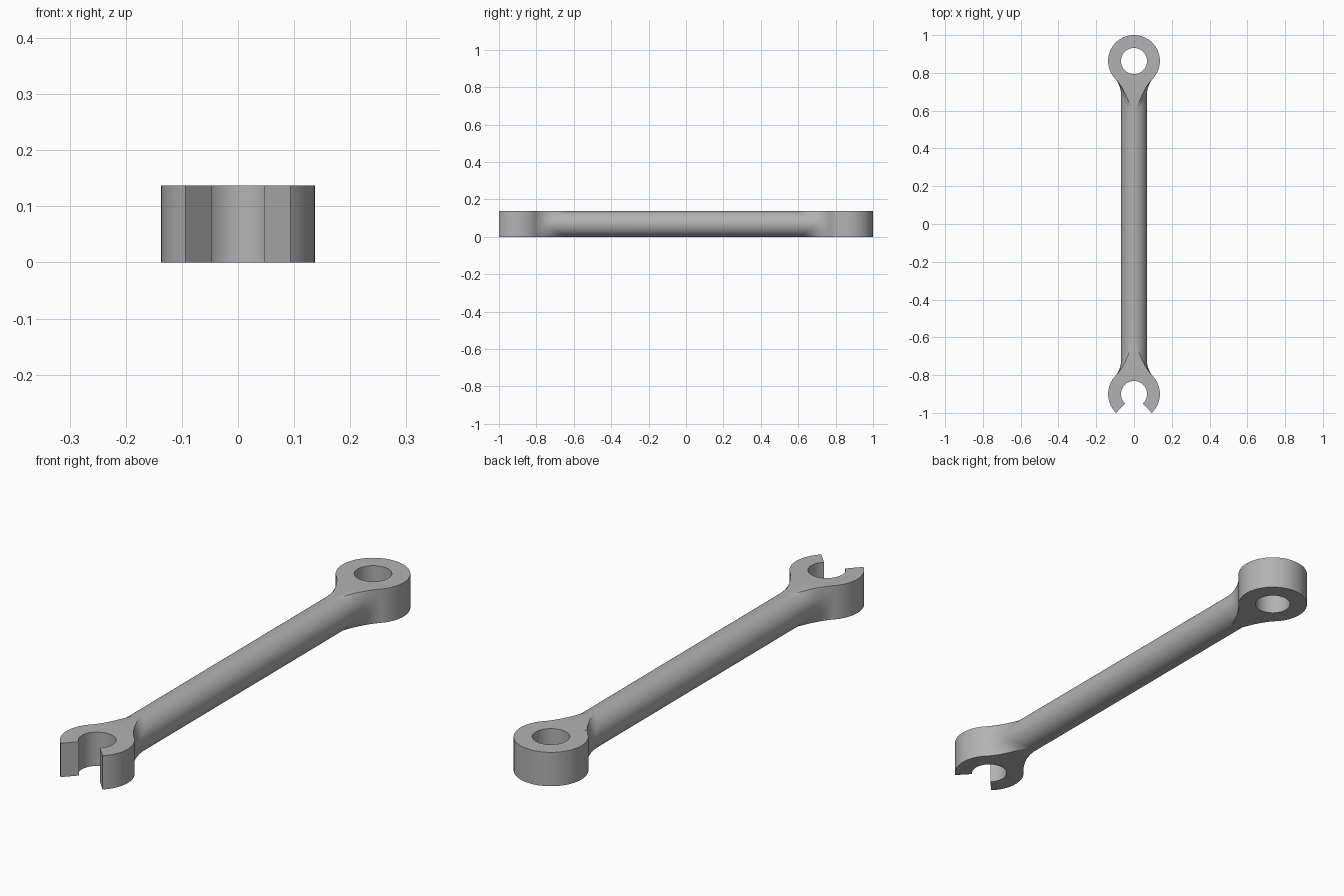
import bpy, bmesh
from math import sin, cos, asin, acos, sqrt, pi, radians
from mathutils import Vector

cube = bpy.data.objects.get("Cube")
if cube:
    bpy.data.objects.remove(cube)

HEAD_R, HOLE_R = 0.137, 0.069   # head outer and inner radius
ROD_R = 0.0685                  # shaft radius, also half the thickness
FILLET = 0.13                   # blend radius between shaft and heads
RING_Y, JAW_Y = 0.863, -0.9     # head centres

steel = bpy.data.materials.new("steel grey")
steel.use_nodes = True
grey = (0.45, 0.45, 0.45, 1)
steel.diffuse_color = grey
steel.node_tree.nodes["Principled BSDF"].inputs["Base Color"].default_value = grey


def finish(bm, name):
    bmesh.ops.remove_doubles(bm, verts=bm.verts, dist=1e-5)
    bmesh.ops.recalc_face_normals(bm, faces=bm.faces)
    mesh = bpy.data.meshes.new(name)
    bm.to_mesh(mesh)
    bm.free()
    mesh.materials.append(steel)
    obj = bpy.data.objects.new(name, mesh)
    bpy.context.collection.objects.link(obj)
    bpy.ops.object.select_all(action='DESELECT')
    obj.select_set(True)
    bpy.context.view_layer.objects.active = obj
    bpy.ops.object.shade_smooth_by_angle(angle=radians(30))


def head(name, y, gap):
    """Sweep a rectangular section round the head, leaving a gap at the front."""
    bm = bmesh.new()
    steps = 96
    sections = []
    for i in range(steps + 1):
        ang = -pi / 2 + gap + (2 * pi - 2 * gap) * i / steps
        sections.append([bm.verts.new((r * cos(ang), y + r * sin(ang), z))
                         for r, z in ((HOLE_R, 0), (HEAD_R, 0),
                                      (HEAD_R, 2 * ROD_R), (HOLE_R, 2 * ROD_R))])
    for s, t in zip(sections, sections[1:]):
        for k in range(4):
            n = (k + 1) % 4
            bm.faces.new((s[k], s[n], t[n], t[k]))
    if gap:
        bm.faces.new(sections[0])
        bm.faces.new(sections[-1])
    finish(bm, name)


def blend(theta, y, side, steps=14):
    """Points along the fillet from the shaft to the head, cut at the flat faces."""
    reach = ROD_R + FILLET
    x, z = reach * cos(theta), reach * sin(theta)
    ball = Vector((x, -sqrt((HEAD_R + FILLET) ** 2 - x * x), z))
    u = Vector((-cos(theta), 0, -sin(theta)))
    v = Vector((-ball.x, -ball.y, 0)).normalized()
    phi = acos(max(-1, min(1, u.dot(v))))
    end = 1
    if abs(z) > ROD_R:
        ratio = (abs(z) - ROD_R) * sin(phi) / (FILLET * abs(sin(theta)))
        end = 1 - asin(min(1, ratio)) / phi
    pts = []
    for i in range(steps + 1):
        t = end * i / steps
        d = (u * sin((1 - t) * phi) + v * sin(t * phi)) / sin(phi)
        pts.append(ball + d * FILLET)
    # flat land between the cut fillet and the head
    land = ball + v * FILLET
    land.z = max(-ROD_R, min(ROD_R, land.z))
    pts.append(land)
    return [Vector((p.x, y + side * p.y, p.z + ROD_R)) for p in pts]


# Shaft with blended ends
bm = bmesh.new()
count = 96
columns = []
for i in range(count):
    theta = 2 * pi * i / count
    path = blend(theta, RING_Y, 1)[::-1] + blend(theta, JAW_Y, -1)
    columns.append([bm.verts.new(p) for p in path])
for i, a in enumerate(columns):
    b = columns[(i + 1) % count]
    for k in range(len(a) - 1):
        bm.faces.new((a[k], a[k + 1], b[k + 1], b[k]))
finish(bm, "shaft")

# Closed ring at the back, open jaw at the front
head("ring_head", RING_Y, 0)
head("open_jaw", JAW_Y, radians(43.3))
